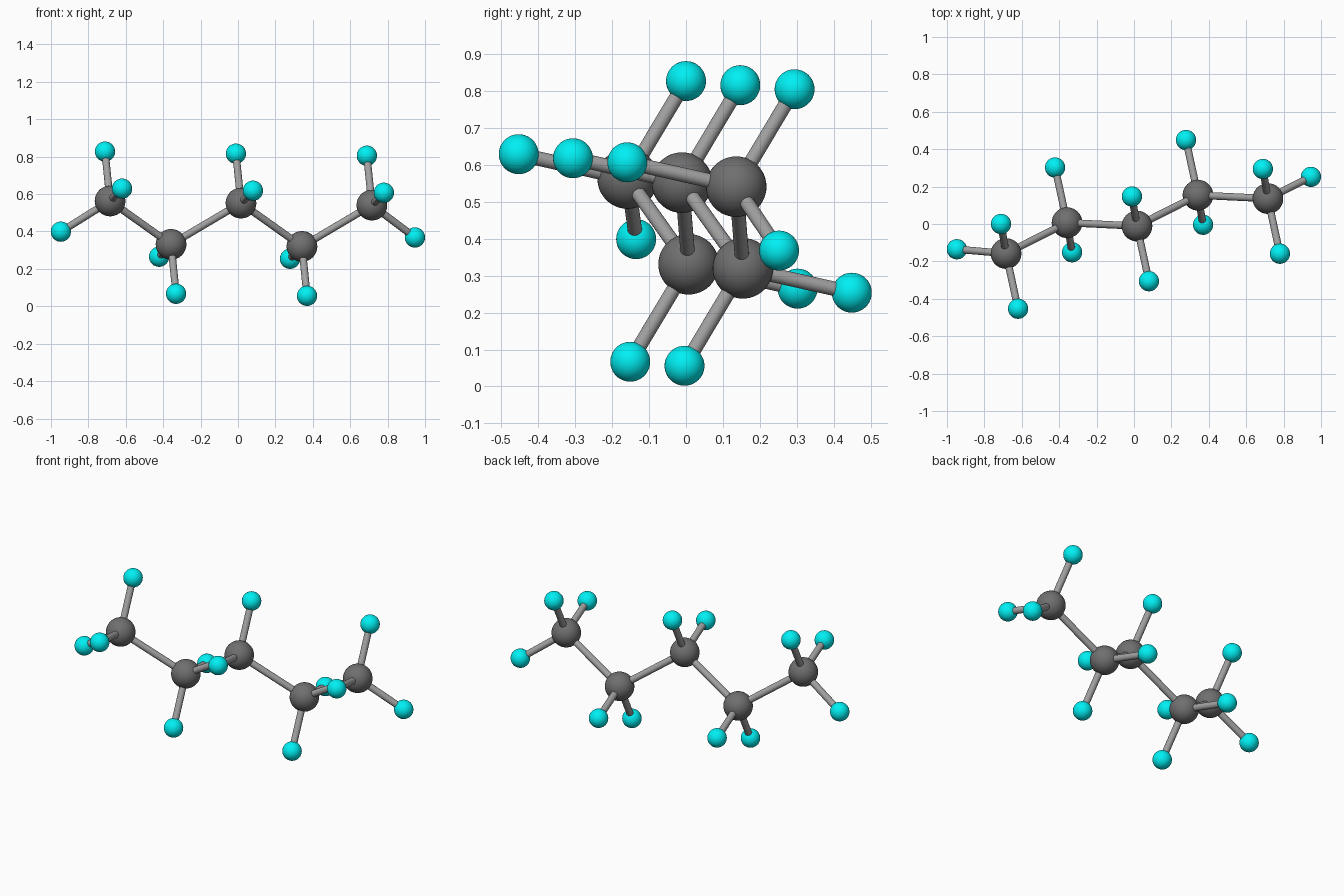
import bpy
from mathutils import Vector

if "Cube" in bpy.data.objects:
    bpy.data.objects.remove(bpy.data.objects["Cube"])

CARBON_R, HYDROGEN_R, BOND_R = 0.082, 0.054, 0.0195


def material(name, rgb):
    m = bpy.data.materials.new(name)
    m.diffuse_color = (*rgb, 1)
    m.use_nodes = True
    m.node_tree.nodes["Principled BSDF"].inputs["Base Color"].default_value = m.diffuse_color
    return m


dark = material("dark_grey", (0.16, 0.16, 0.16))
grey = material("grey", (0.36, 0.36, 0.36))
cyan = material("cyan", (0.0, 0.87, 0.9))


def finish(name, mat):
    ob = bpy.context.object
    ob.name = name
    ob.data.materials.append(mat)
    bpy.ops.object.shade_smooth_by_angle()


def atom(name, pos, radius, mat):
    bpy.ops.mesh.primitive_uv_sphere_add(segments=40, ring_count=24, radius=radius, location=pos)
    finish(name, mat)


def bond(name, a, b):
    d = b - a
    bpy.ops.mesh.primitive_cylinder_add(vertices=24, radius=BOND_R, depth=d.length,
                                        location=(a + b) / 2,
                                        rotation=d.to_track_quat('Z', 'Y').to_euler())
    finish(name, grey)


# Zigzag backbone: upper and lower carbons repeat by one step
upper, lower = Vector((0.016, -0.011, 0.552)), Vector((-0.358, 0.007, 0.331))
step = Vector((0.7, 0.147, -0.011))
carbons = [upper - step, lower, upper, lower + step, upper + step]

# Hydrogen directions flip between upper and lower carbons
side = Vector((0.064, -0.295, 0.066))
tall = Vector((-0.027, 0.158, 0.264))
ends = {0: Vector((-0.263, 0.023, -0.164)), 4: Vector((0.230, 0.116, -0.173))}

for i, c in enumerate(carbons):
    atom(f"carbon_{i + 1}", c, CARBON_R, dark)
    if i:
        bond(f"backbone_bond_{i}", carbons[i - 1], c)
    sign = 1 if i % 2 == 0 else -1
    offsets = [side * sign, tall * sign] + ([ends[i]] if i in ends else [])
    for j, o in enumerate(offsets):
        atom(f"hydrogen_{i + 1}_{j + 1}", c + o, HYDROGEN_R, cyan)
        bond(f"hydrogen_bond_{i + 1}_{j + 1}", c, c + o)
